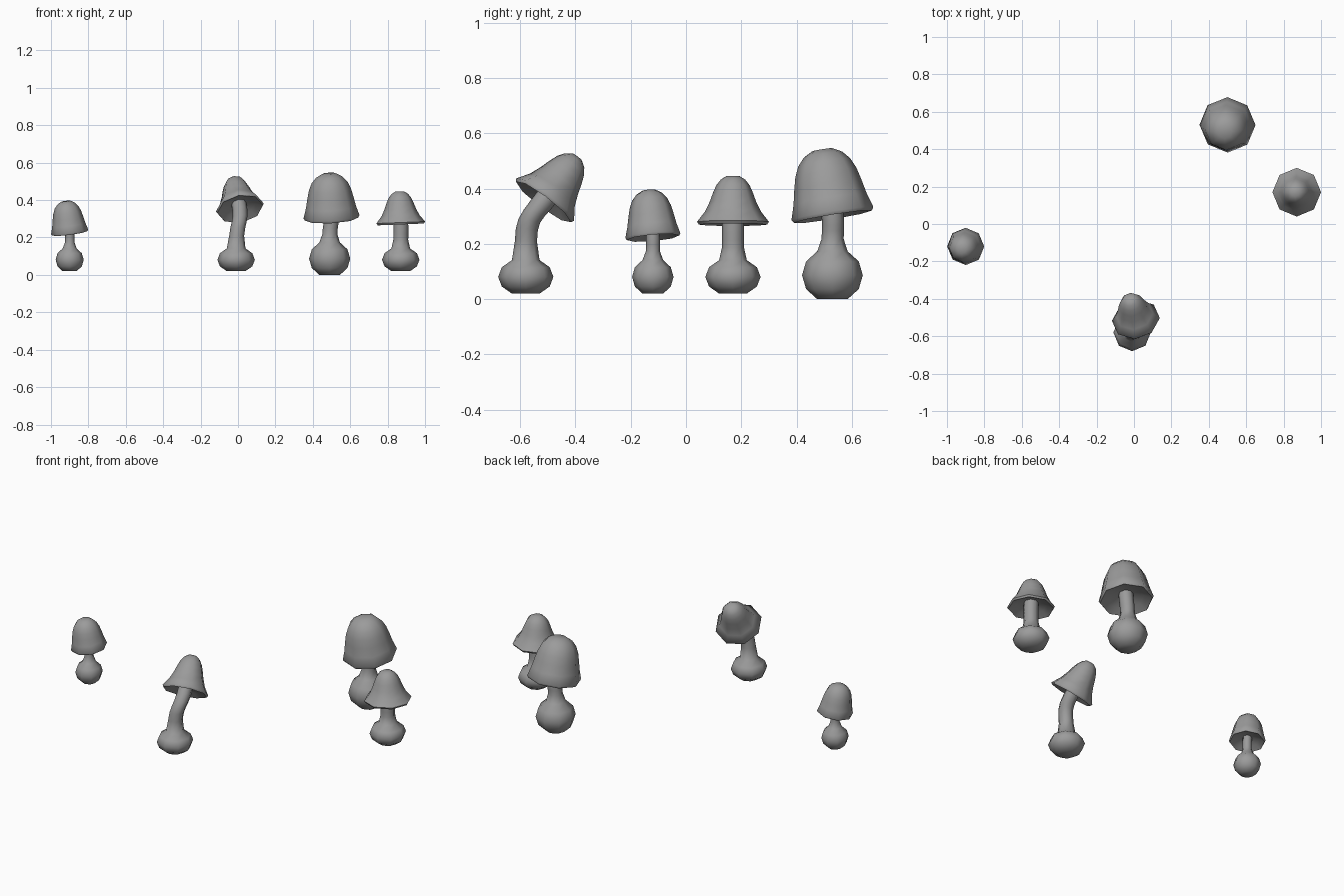
import bpy, bmesh
from math import cos, sin, pi, sqrt, radians
from mathutils import Vector, Matrix

SIDES = 8
UP = Vector((0, 0, 1))

cube = bpy.data.objects.get("Cube")
if cube:
    bpy.data.objects.remove(cube, do_unlink=True)

grey = bpy.data.materials.new("mushroom grey")
grey.use_nodes = True
grey.diffuse_color = (0.33, 0.33, 0.33, 1)
grey.node_tree.nodes["Principled BSDF"].inputs["Base Color"].default_value = grey.diffuse_color


def loft(name, rings):
    """Skin a row of (centre, radius, normal) rings and close both ends."""
    bm = bmesh.new()
    loops = []
    for centre, radius, normal in rings:
        tilt = UP.rotation_difference(normal).to_matrix().to_4x4()
        ring = bmesh.ops.create_circle(bm, segments=SIDES, radius=radius,
                                       matrix=Matrix.Translation(centre) @ tilt)
        loops.append(ring["verts"])
    for lower, upper in zip(loops, loops[1:]):
        for i in range(SIDES):
            bm.faces.new((lower[i - 1], lower[i], upper[i], upper[i - 1]))
    bm.faces.new(loops[0])
    bm.faces.new(loops[-1])
    bmesh.ops.recalc_face_normals(bm, faces=bm.faces)
    mesh = bpy.data.meshes.new(name)
    bm.to_mesh(mesh)
    bm.free()
    mesh.materials.append(grey)
    part = bpy.data.objects.new(name, mesh)
    bpy.context.collection.objects.link(part)
    bpy.ops.object.select_all(action='DESELECT')
    part.select_set(True)
    bpy.context.view_layer.objects.active = part
    bpy.ops.object.shade_smooth_by_angle(angle=radians(65))


def make_stem(name, foot, bulb_radius, bulb_half_height, neck_radius, cap_centre, axis):
    """Round bulb, then a neck that leaves upright and arrives along the cap axis."""
    middle = Vector(foot) + UP * bulb_half_height * cos(pi / 6)
    rings = []
    for i in range(1, 6):
        angle = pi * i / 6
        rings.append((middle - UP * bulb_half_height * cos(angle),
                      bulb_radius * sin(angle), UP))
    start = rings[-1][0]
    end = cap_centre + axis * 0.05
    reach = (end - start).length * 0.6
    leave = start + UP * reach
    arrive = end - axis * reach
    steps = 6
    for i in range(1, steps + 1):
        t = i / steps
        s = 1 - t
        centre = s**3 * start + 3 * s * s * t * leave + 3 * s * t * t * arrive + t**3 * end
        rings.append((centre, neck_radius, UP.lerp(axis, t * t)))
    loft(name, rings)


def make_cap(name, centre, axis, crown_radius, flare, height):
    """Blunt dome that flares out at the rim, with a hollow underside."""
    rim = crown_radius + flare
    profile = [(rim * 0.3, rim * 0.2), (rim * 0.65, rim * 0.07), (rim * 0.95, -rim * 0.08)]
    steps = 7
    for i in range(steps):
        t = sin(pi / 2 * i / steps)
        profile.append((crown_radius * sqrt(1 - t**4) + flare * (1 - t)**3, height * t))
    loft(name, [(centre + axis * along, radius, axis) for radius, along in profile])


def make_mushroom(kind, foot, bulb_radius, bulb_half_height, neck_radius,
                  cap_centre, cap_axis, crown_radius, flare, cap_height):
    axis = Vector(cap_axis).normalized()
    centre = Vector(cap_centre)
    make_stem(kind + "_stem", foot, bulb_radius, bulb_half_height, neck_radius, centre, axis)
    make_cap(kind + "_cap", centre, axis, crown_radius, flare, cap_height)


# Tall mushroom at the back
make_mushroom("tall", foot=(0.49, 0.53, 0), bulb_radius=0.11, bulb_half_height=0.1,
              neck_radius=0.04, cap_centre=(0.5, 0.53, 0.31), cap_axis=(-0.06, -0.16, 1),
              crown_radius=0.12, flare=0.03, cap_height=0.24)

# Wide-brimmed mushroom on the left
make_mushroom("brimmed", foot=(0.87, 0.17, 0.02), bulb_radius=0.1, bulb_half_height=0.07,
              neck_radius=0.04, cap_centre=(0.87, 0.17, 0.28), cap_axis=(-0.04, 0, 1),
              crown_radius=0.075, flare=0.055, cap_height=0.17)

# Small mushroom on the right
make_mushroom("small", foot=(-0.9, -0.12, 0.02), bulb_radius=0.075, bulb_half_height=0.07,
              neck_radius=0.025, cap_centre=(-0.9, -0.12, 0.23), cap_axis=(-0.13, -0.09, 1),
              crown_radius=0.08, flare=0.02, cap_height=0.17)

# Bent mushroom at the front
make_mushroom("bent", foot=(-0.01, -0.58, 0.02), bulb_radius=0.1, bulb_half_height=0.07,
              neck_radius=0.04, cap_centre=(0.01, -0.51, 0.36), cap_axis=(-0.17, 0.6, 0.8),
              crown_radius=0.075, flare=0.055, cap_height=0.2)
